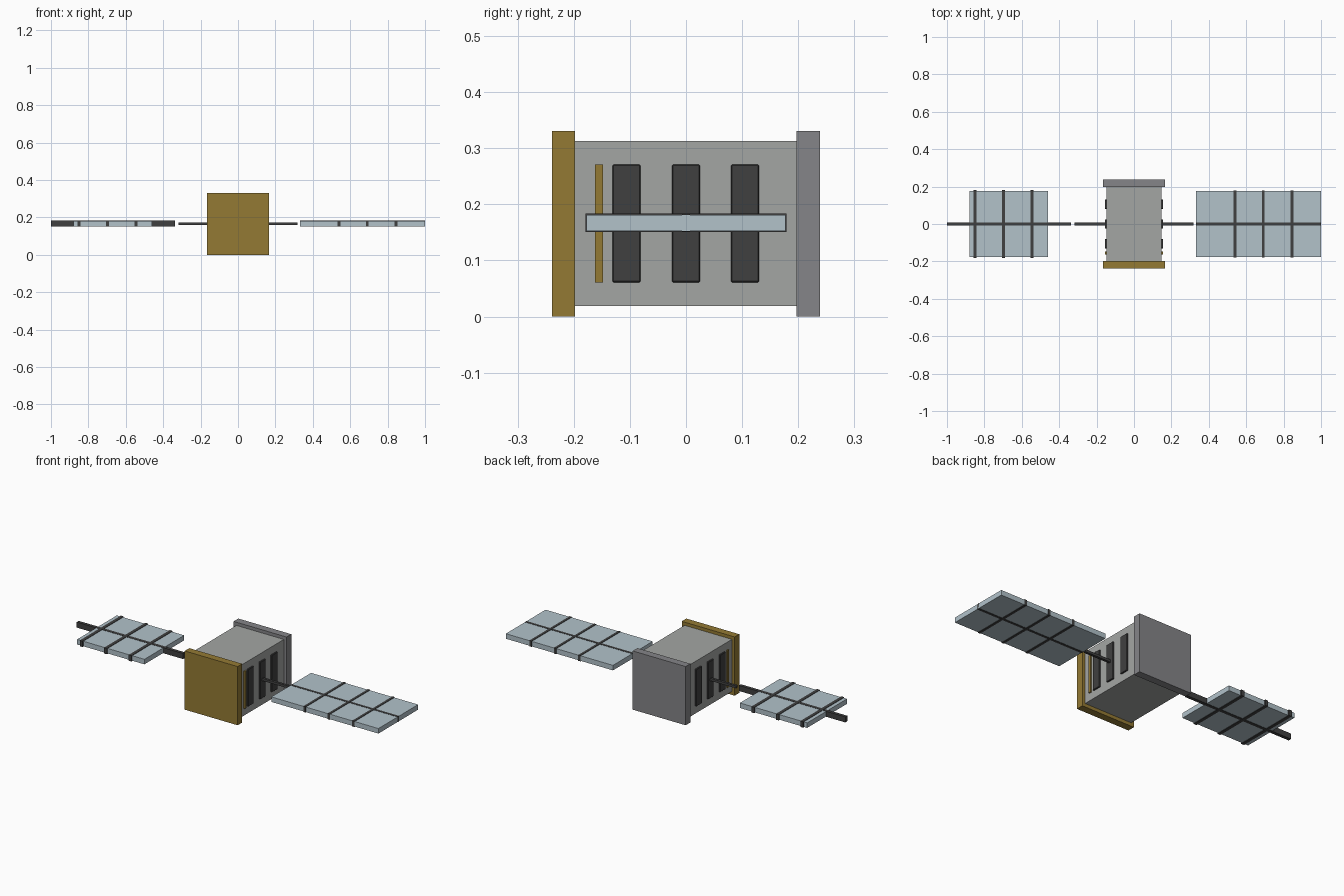
import bpy

cube = bpy.data.objects.get("Cube")
if cube:
    bpy.data.objects.remove(cube, do_unlink=True)


def material(name, rgb):
    linear = [((c / 255 + 0.055) / 1.055) ** 2.4 for c in rgb]
    mat = bpy.data.materials.new(name)
    mat.use_nodes = True
    mat.diffuse_color = (*linear, 1)
    mat.node_tree.nodes["Principled BSDF"].inputs["Base Color"].default_value = (*linear, 1)
    return mat


GREY = material("light grey", (164, 166, 164))
STEEL = material("steel grey", (133, 133, 136))
GOLD = material("gold foil", (148, 122, 52))
DARK = material("dark grey", (64, 64, 64))
BLUE = material("pale blue", (178, 194, 202))


def box(name, x, y, z, mat, bevel=0):
    """Box spanning the given (low, high) ranges."""
    spans = (x, y, z)
    bpy.ops.mesh.primitive_cube_add(size=1, location=[(a + b) / 2 for a, b in spans])
    obj = bpy.context.object
    obj.name = name
    obj.scale = [abs(b - a) for a, b in spans]
    bpy.ops.object.transform_apply(location=False, rotation=False, scale=True)
    obj.data.materials.append(mat)
    if bevel:
        mod = obj.modifiers.new("Bevel", "BEVEL")
        mod.width, mod.segments = bevel, 1
    return obj


def around(centre, half):
    return centre - half, centre + half


MID = 0.167  # height of the wing plane

# Central body with end plates
box("body", (-0.148, 0.148), (-0.2, 0.2), (0.019, 0.313), GREY)
box("front_plate", (-0.165, 0.165), (-0.239, -0.198), (0, 0.331), GOLD)
box("back_plate", (-0.165, 0.165), (0.197, 0.239), (0, 0.331), STEEL)

# Side vents, trim strips and struts
for side, s in (("left", 1), ("right", -1)):
    x = (s * 0.14, s * 0.156)
    for i, y in enumerate((-0.106, 0, 0.105)):
        box(f"{side}_vent_{i + 1}", x, around(y, 0.025), (0.061, 0.271), DARK, 0.002)
    box(f"{side}_trim_strip", x, around(-0.155, 0.0075), (0.061, 0.271), GOLD)
    box(f"{side}_strut", (s * 0.14, s * 0.317), around(0, 0.007), around(MID, 0.007), DARK)

# Wing panels, each with a lengthwise spar and three cross ribs
wings = (("left", (0.332, 1.0), (0.332, 1.0), (0.54, 0.692, 0.845), 0.007),
         ("right", (-0.88, -0.46), (-1.0, -0.336), (-0.85, -0.698, -0.545), 0.009))
for side, panel, spar, ribs, half in wings:
    box(f"{side}_panel", panel, around(0, 0.177), around(MID, 0.0142), BLUE)
    box(f"{side}_spar", spar, around(0, half), around(MID, 0.0155), DARK)
    for i, x in enumerate(ribs):
        reach = 0.183 if side == "right" else 0.179
        box(f"{side}_rib_{i + 1}", around(x, half), around(0, reach), around(MID, 0.0165), DARK)
